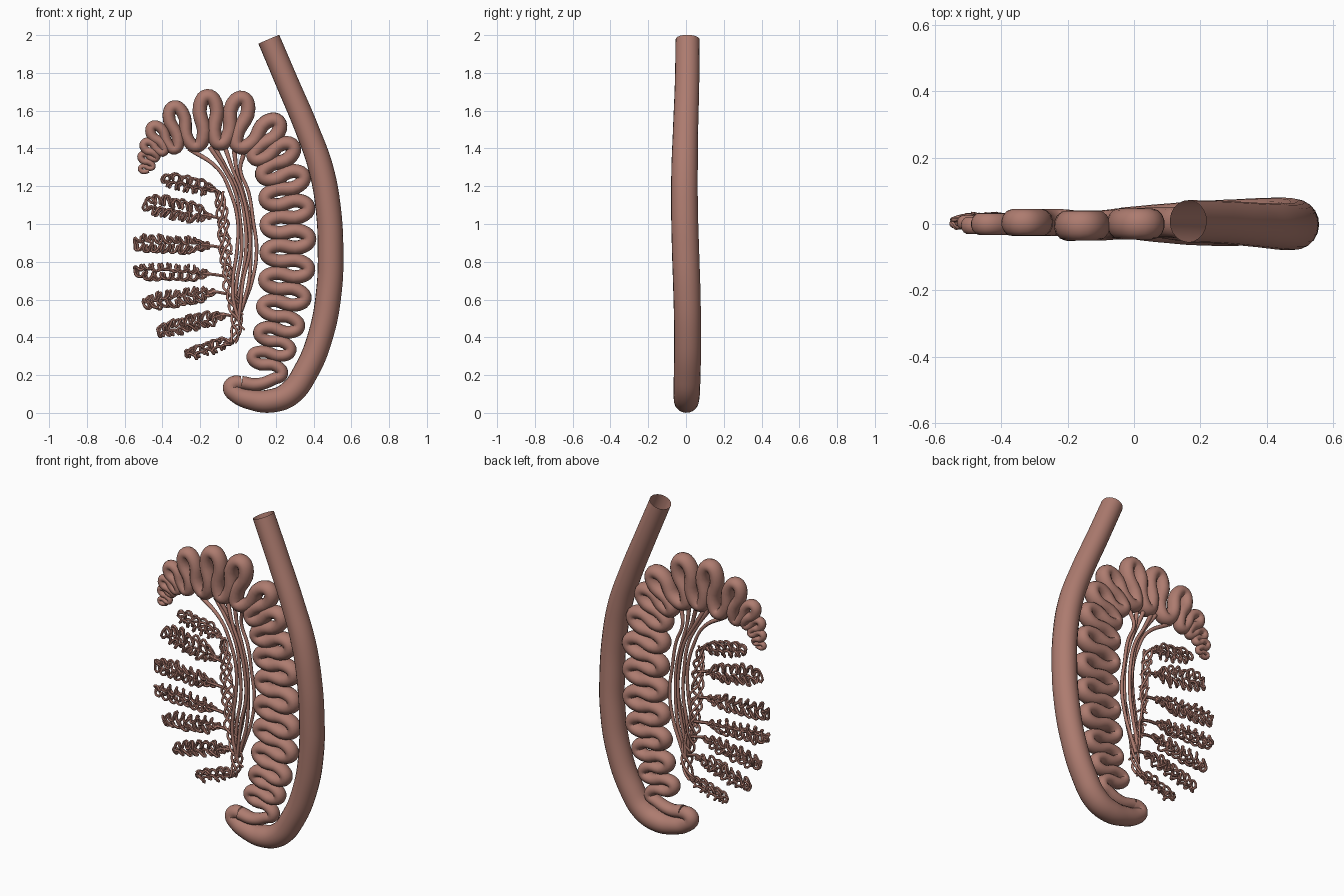
import bpy, math, random
from mathutils import Vector

if "Cube" in bpy.data.objects:
    bpy.data.objects.remove(bpy.data.objects["Cube"])

random.seed(4)
skin = bpy.data.materials.new("skin")
skin.diffuse_color = (0.42, 0.2, 0.16, 1)
skin.use_nodes = True
skin.node_tree.nodes["Principled BSDF"].inputs["Base Color"].default_value = skin.diffuse_color


def tube(name, paths, sides=3, res=5, yscale=1.0, cap=True):
    """Smooth tubes through lists of (x, y, z, radius)."""
    cu = bpy.data.curves.new(name, 'CURVE')
    cu.dimensions = '3D'
    cu.bevel_depth = 1.0
    cu.bevel_resolution = sides
    cu.resolution_u = res
    cu.use_fill_caps = cap
    for pts in paths:
        sp = cu.splines.new('BEZIER')
        sp.bezier_points.add(len(pts) - 1)
        for bp, (x, y, z, r) in zip(sp.bezier_points, pts):
            bp.co = (x, y, z)
            bp.radius = r
            bp.handle_left_type = bp.handle_right_type = 'AUTO'
    ob = bpy.data.objects.new(name, cu)
    bpy.context.collection.objects.link(ob)
    ob.scale.y = yscale
    cu.materials.append(skin)
    bpy.ops.object.select_all(action='DESELECT')
    ob.select_set(True)
    bpy.context.view_layer.objects.active = ob
    bpy.ops.object.convert(target='MESH')
    bpy.ops.object.shade_smooth_by_angle(angle=math.radians(50))
    return ob


# Thick outer duct
duct = [(.02, .16, .036), (-.025, .154, .04), (-.038, .132, .042), (-.01, .1, .046),
        (.07, .07, .054), (.17, .063, .062), (.27, .1, .066), (.36, .22, .067),
        (.44, .42, .067), (.482, .65, .068), (.49, .85, .068), (.478, 1.08, .067),
        (.44, 1.29, .066), (.37, 1.49, .063), (.26, 1.75, .061), (.163, 1.978, .06)]
tube("outer_duct", [[(x, .008 * math.sin(z * 4), z, r) for x, z, r in duct]],
     sides=8, res=8, yscale=1.06, cap=False)

# Folded duct: each lobe is (tip x, tip z, base x, base z, tube radius)
lobes = [(-.53, 1.30, -.445, 1.275, .013), (-.53, 1.37, -.43, 1.32, .018),
         (-.515, 1.44, -.40, 1.36, .022), (-.47, 1.54, -.35, 1.375, .028),
         (-.345, 1.655, -.285, 1.37, .034), (-.165, 1.715, -.14, 1.385, .038),
         (.035, 1.705, -.05, 1.39, .039), (.24, 1.57, .03, 1.36, .039),
         (.325, 1.43, .085, 1.29, .038), (.385, 1.26, .105, 1.19, .038),
         (.41, 1.09, .11, 1.06, .038), (.415, .92, .115, .92, .038),
         (.41, .755, .11, .78, .037), (.39, .60, .10, .64, .036),
         (.355, .45, .09, .50, .034), (.31, .325, .07, .365, .032),
         (.265, .20, .02, .25, .032)]
tips = [Vector((l[0], 0, l[1])) for l in lobes]
bases = [Vector((l[2], 0, l[3])) for l in lobes]
path = []
last = len(lobes) - 1
for i, lobe in enumerate(lobes):
    r = lobe[4]
    t, b = tips[i], bases[i]
    nxt, prv = min(i + 1, last), max(i - 1, 0)
    d = (t - b).normalized()
    n = Vector((d.z, 0, -d.x))
    if n.dot(tips[nxt] - tips[prv]) < 0:
        n = -n
    pts = [b.lerp(bases[prv], .25) + d * 2.1 * r,
           t - d * 2.2 * r - n * 1.1 * r, t - d * r, t - d * 2.2 * r + n * 1.1 * r]
    if i < last:
        pts += [b.lerp(bases[nxt], .25) + d * 2.1 * r, b.lerp(bases[nxt], .5) + d * r]
    path += [(p.x, .004 * math.sin(i * 2.1), p.z, r) for p in pts]
path += [(.1, 0, .15, .034), (.02, 0, .16, .036)]
tube("folded_duct", [path], sides=5, res=5, yscale=1.2)

# Long thin ducts draining into the head lobes
starts = [(-.26, 1.40), (-.15, 1.41), (-.12, 1.40), (-.07, 1.41), (-.02, 1.39), (.03, 1.37)]
ducts = []
for i, (x, z) in enumerate(starts):
    bow = i * .021
    mids = [(-.10 + bow * 1.1, 1.29), (-.035 + bow * .8, 1.17), (0 + bow * .75, 1.02),
            (.0 + bow * .88, .86), (-.02 + bow * .85, .70), (-.02 + bow * .5, .58), (.0, .49)]
    p = [(x, .0, z, .013)]
    for k, (a, c) in enumerate(mids):
        p.append((a + random.uniform(-.008, .008), (i % 3 - 1) * .014, c, .0095))
    ducts.append(p)
tube("efferent_ducts", ducts, sides=2)


# Irregular network of fine vessels
def spine(z):
    table = [(.36, -.04), (.45, 0), (.55, -.01), (.68, -.05), (.9, -.07), (1.2, -.1)]
    for (z0, x0), (z1, x1) in zip(table, table[1:]):
        if z <= z1:
            return x0 + (x1 - x0) * (z - z0) / (z1 - z0)
    return table[-1][1]


net = []
for s in range(4):
    p = []
    for k in range(25):
        z = .37 + k * .0335
        w = .026 * math.sin(k * .85 + s * 1.57) + random.uniform(-.008, .008)
        p.append((spine(z) + w, .018 * math.cos(k * .7 + s * 1.57), z, .007))
    net.append(p)
for k in range(9):
    z = .45 + k * .08
    x = spine(z)
    net.append([(x - .028, .01, z, .006), (x, -.008, z + .015, .006), (x + .035, 0, z - .01, .006)])
tube("vessel_network", net, sides=2, res=4)

# Seven tangled tubules on stems: (root x, root z, tip x, tip z, half width)
clusters = [(-.12, 1.18, -.40, 1.24, .042), (-.14, 1.04, -.495, 1.11, .06),
            (-.15, .885, -.555, .90, .05), (-.15, .735, -.555, .755, .046),
            (-.12, .64, -.505, .58, .046), (-.07, .52, -.43, .425, .046),
            (-.03, .38, -.28, .305, .033)]
for c, (x0, z0, x1, z1, w) in enumerate(clusters):
    root, tip = Vector((x0, 0, z0)), Vector((x1, 0, z1))
    d = tip - root
    length = d.length
    d.normalize()
    n = Vector((-d.z, 0, d.x))
    steps = int(length / .0135)
    loops = []
    for layer in (-1, 1):
        p = []
        for side in (1, -1):
            for k in range(steps + 1):
                u = k / steps if side == 1 else 1 - k / steps
                swell = min(1, .15 + u * 3.5) * (1 if u < .85 else 1 - (u - .85) * 2.5)
                zig = .5 + .42 * math.sin(k * 1.75 + layer + c)
                back = .012 * math.cos(k * 1.75 + layer) * swell
                q = root + d * (u * (length - .012) + back) + n * side * w * zig * swell
                q += n * random.uniform(-.007, .007)
                y = .006 + layer * .013 * swell + random.uniform(-.008, .008)
                p.append((q.x, y, q.z, .0075))
        loops.append(p)
    sx = spine(z0)
    loops.append([(sx, 0, z0 - .015, .009), ((sx + x0) / 2, .004, z0 - .006, .009),
                  (x0, 0, z0, .009), (x0 + d.x * .05, 0, z0 + d.z * .05, .008)])
    tube("tubule_coil_%d" % (c + 1), loops, sides=1, res=3)
